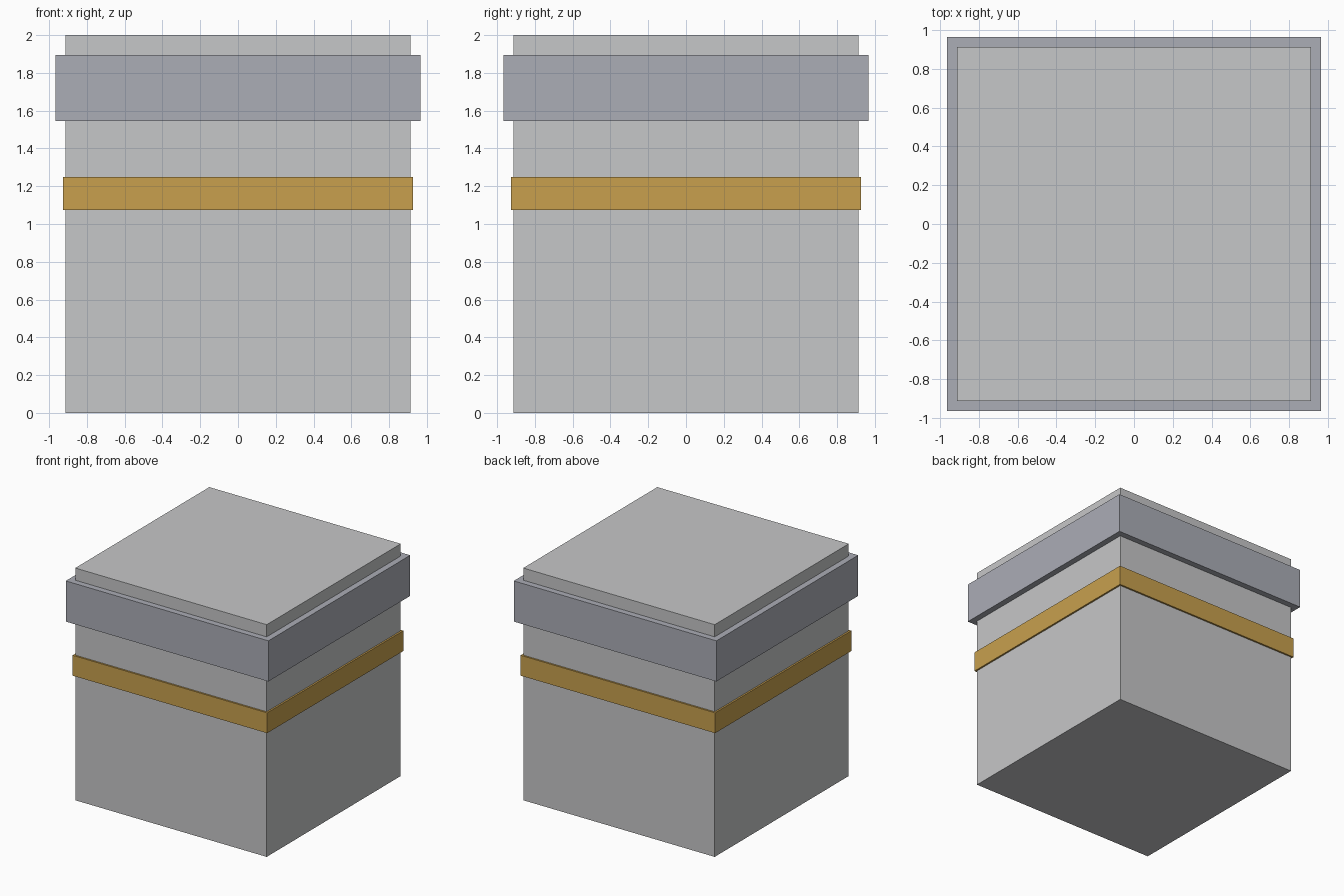
import bpy

cube = bpy.data.objects.get("Cube")
if cube:
    bpy.data.objects.remove(cube, do_unlink=True)


def make_material(name, rgb):
    mat = bpy.data.materials.new(name)
    mat.use_nodes = True
    color = (*rgb, 1.0)
    mat.diffuse_color = color
    mat.node_tree.nodes["Principled BSDF"].inputs["Base Color"].default_value = color
    return mat


def add_block(name, half_width, bottom, top, mat):
    """Square block centred on the z axis, spanning bottom to top."""
    bpy.ops.mesh.primitive_cube_add(size=1, location=(0, 0, (bottom + top) / 2))
    block = bpy.context.object
    block.name = name
    block.scale = (2 * half_width, 2 * half_width, top - bottom)
    bpy.ops.object.transform_apply(location=False, rotation=False, scale=True)
    block.data.materials.append(mat)
    return block


light_grey = make_material("light grey", (0.565, 0.571, 0.578))
blue_grey = make_material("blue grey", (0.407, 0.418, 0.468))
gold = make_material("gold", (0.578, 0.352, 0.076))

# Main block
add_block("pillar_body", 0.912, 0.0, 2.0, light_grey)

# Bands wrapped around the block
add_block("upper_collar", 0.965, 1.545, 1.895, blue_grey)
add_block("gold_band", 0.927, 1.075, 1.25, gold)
